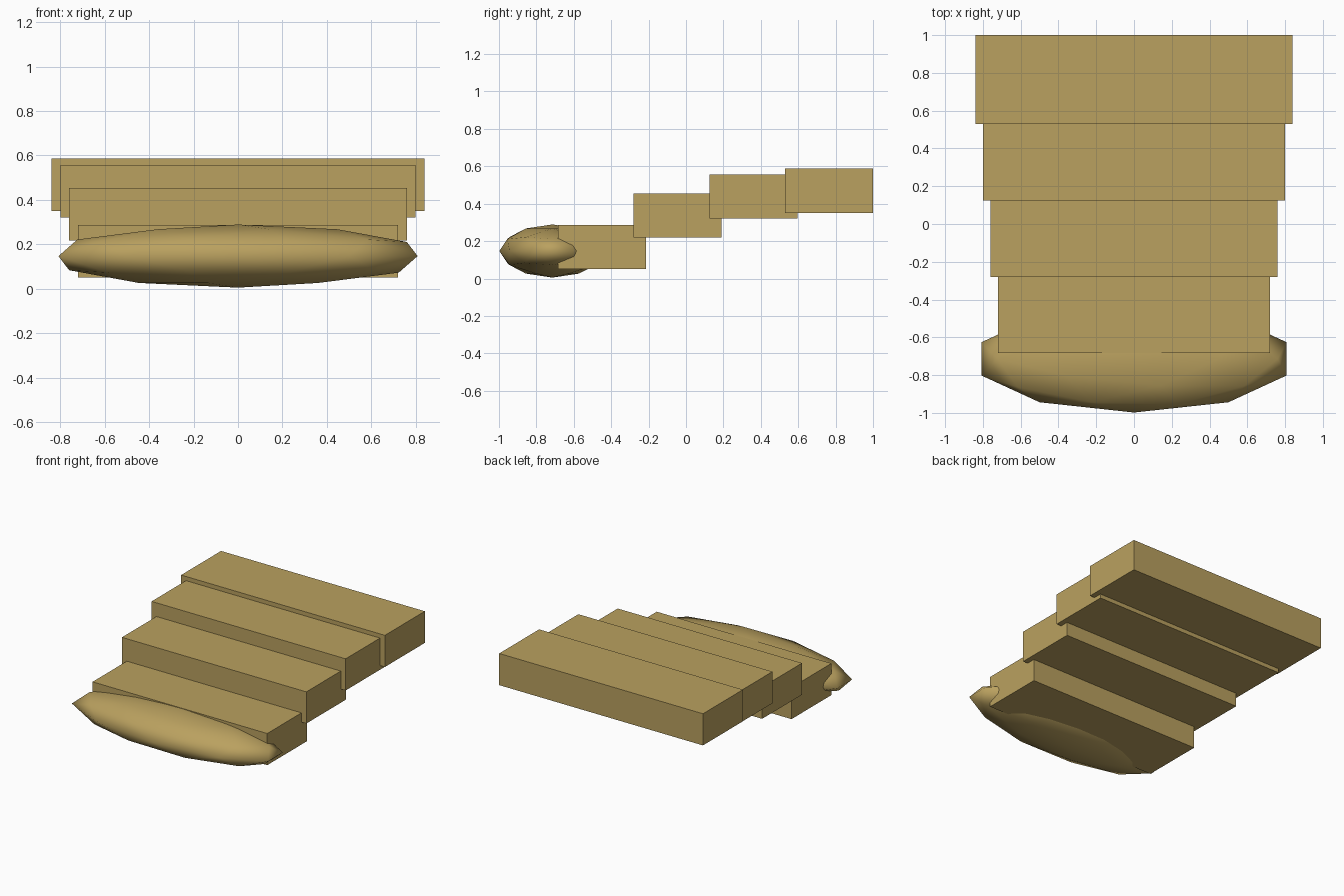
import bpy

if "Cube" in bpy.data.objects:
    bpy.data.objects.remove(bpy.data.objects["Cube"])

tan = bpy.data.materials.new("tan_gold")
tan.diffuse_color = (0.49, 0.355, 0.115, 1)
tan.use_nodes = True
tan.node_tree.nodes["Principled BSDF"].inputs["Base Color"].default_value = tan.diffuse_color


def finish(name, scale):
    ob = bpy.context.object
    ob.name = name
    ob.scale = scale
    bpy.ops.object.transform_apply(location=False, rotation=False, scale=True)
    ob.data.materials.append(tan)
    return ob


# Overlapping slabs, widening and rising towards the back
DEPTH, HEIGHT = 0.47, 0.236
slabs = [  # half width, centre y, bottom z
    (0.72, -0.449, 0.051),
    (0.76, -0.046, 0.218),
    (0.80, 0.360, 0.320),
    (0.84, 0.765, 0.351),
]
for i, (half, y, z) in enumerate(slabs, 1):
    bpy.ops.mesh.primitive_cube_add(size=1, location=(0, y, z + HEIGHT / 2))
    finish(f"slab_{i}", (2 * half, DEPTH, HEIGHT))

# Flattened rounded nose at the front
bpy.ops.mesh.primitive_ico_sphere_add(subdivisions=2, radius=1,
                                      location=(0, -0.714, 0.147))
finish("rounded_nose", (0.85, 0.284, 0.142))
bpy.ops.object.shade_smooth()
